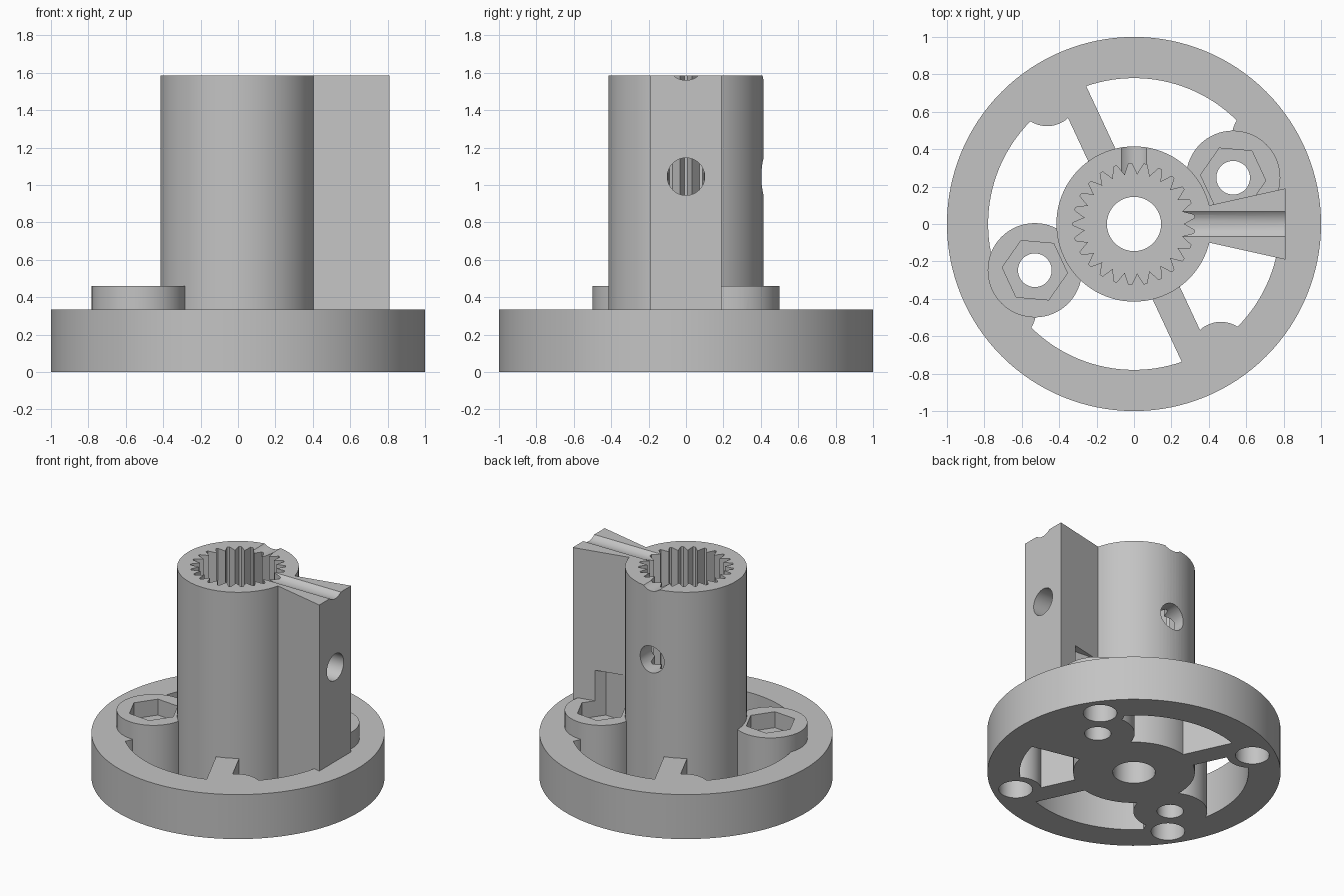
import bpy, bmesh
from math import pi, cos, sin, radians
from mathutils import Matrix, Vector

cube = bpy.data.objects.get("Cube")
if cube:
    bpy.data.objects.remove(cube, do_unlink=True)

grey = bpy.data.materials.new("plain_grey")
grey.use_nodes = True
colour = (0.55, 0.55, 0.55, 1)
grey.diffuse_color = colour
grey.node_tree.nodes["Principled BSDF"].inputs["Base Color"].default_value = colour

BASE_TOP, HUB_TOP, BOSS_TOP = 0.335, 1.585, 0.46
BOSS_ANGLE, MOUNT_ANGLE = 25, 34


def polar(radius, degrees):
    a = radians(degrees)
    return (radius * cos(a), radius * sin(a))


def prism(name, points, low, high, matrix=None):
    """Extrude a closed outline between two heights."""
    bm = bmesh.new()
    face = bm.faces.new([bm.verts.new((x, y, low)) for x, y in points])
    face.normal_update()
    top = bmesh.ops.extrude_face_region(bm, geom=[face])["geom"]
    bmesh.ops.translate(bm, vec=(0, 0, high - low),
                        verts=[v for v in top if isinstance(v, bmesh.types.BMVert)])
    bmesh.ops.recalc_face_normals(bm, faces=bm.faces)
    if matrix:
        bm.transform(matrix)
    mesh = bpy.data.meshes.new(name)
    bm.to_mesh(mesh)
    bm.free()
    obj = bpy.data.objects.new(name, mesh)
    bpy.context.collection.objects.link(obj)
    mesh.materials.append(grey)
    return obj


def circle(radius, centre=(0, 0), sides=48, start=0):
    pts = []
    for i in range(sides):
        x, y = polar(radius, start + 360 * i / sides)
        pts.append((centre[0] + x, centre[1] + y))
    return pts


def combine(target, other, operation):
    """Apply a boolean and discard the operand."""
    other.hide_render = True
    mod = target.modifiers.new("combine", "BOOLEAN")
    mod.operation = operation
    mod.solver = "EXACT"
    mod.object = other
    bpy.context.view_layer.objects.active = target
    bpy.ops.object.modifier_apply(modifier=mod.name)
    bpy.data.objects.remove(other, do_unlink=True)


# Outer ring
body = prism("flanged_hub", circle(1, sides=128), 0, BASE_TOP)
combine(body, prism("ring_opening", circle(0.78, sides=128), -0.1, 1), "DIFFERENCE")

solids = []
# Central hub and radial wedge arm
solids.append(prism("hub", circle(0.415, sides=96), 0, HUB_TOP))
solids.append(prism("wedge_arm", [(0.36, -0.09), (0.81, -0.19), (0.81, 0.19), (0.36, 0.09)],
                    0, HUB_TOP))

# Spokes and nut bosses, one on each side
for turn in (0, 180):
    spoke = [(0.38, -0.08), (0.82, -0.08), (0.82, 0.08), (0.38, 0.08)]
    solids.append(prism("spoke", spoke, 0, BASE_TOP,
                        Matrix.Rotation(radians(115 + turn), 4, "Z")))
    solids.append(prism("nut_boss", circle(0.252, polar(0.585, BOSS_ANGLE + turn), 64),
                        0, BOSS_TOP))

# Four rounded pads on the inside of the ring
for i in range(4):
    solids.append(prism("mount_pad", circle(0.165, polar(0.83, MOUNT_ANGLE + 90 * i)),
                        0, BASE_TOP))

for solid in solids:
    combine(body, solid, "UNION")

cutters = []
# Toothed socket above a plain bore
TEETH = 25
outline = []
for i in range(TEETH):
    for radius, step in ((0.265, 0), (0.325, 0.4), (0.325, 0.6)):
        outline.append(polar(radius, 360 * (i + step) / TEETH))
cutters.append(prism("toothed_socket", outline, 0.3, 2))
cutters.append(prism("bore", circle(0.145, sides=64), -0.1, 0.5))

# Nut pockets and screw holes in the bosses
for turn in (0, 180):
    centre = polar(0.585, BOSS_ANGLE + turn)
    cutters.append(prism("nut_pocket", circle(0.175, centre, 6, 55), 0.34, 0.69))
    cutters.append(prism("screw_hole", circle(0.09, centre), -0.1, 0.5))

# Blind mounting holes under the ring
for i in range(4):
    cutters.append(prism("mount_hole", circle(0.115, polar(0.84, MOUNT_ANGLE + 90 * i)),
                         -0.1, 0.25))

# Side screw holes and the shallow grooves in the top, to the left and the back
for direction in (Vector((1, 0, 0)), Vector((0, 1, 0))):
    turn = direction.to_track_quat("Z", "Y").to_matrix().to_4x4()
    for height in (1.045, 1.66):
        cutters.append(prism("side_hole", circle(0.1), 0.1, 1,
                             Matrix.Translation((0, 0, height)) @ turn))

for cutter in cutters:
    combine(body, cutter, "DIFFERENCE")

# Smooth the round walls, keep the edges sharp
bpy.ops.object.select_all(action="DESELECT")
body.select_set(True)
bpy.context.view_layer.objects.active = body
bpy.ops.object.shade_smooth_by_angle(angle=radians(25))
